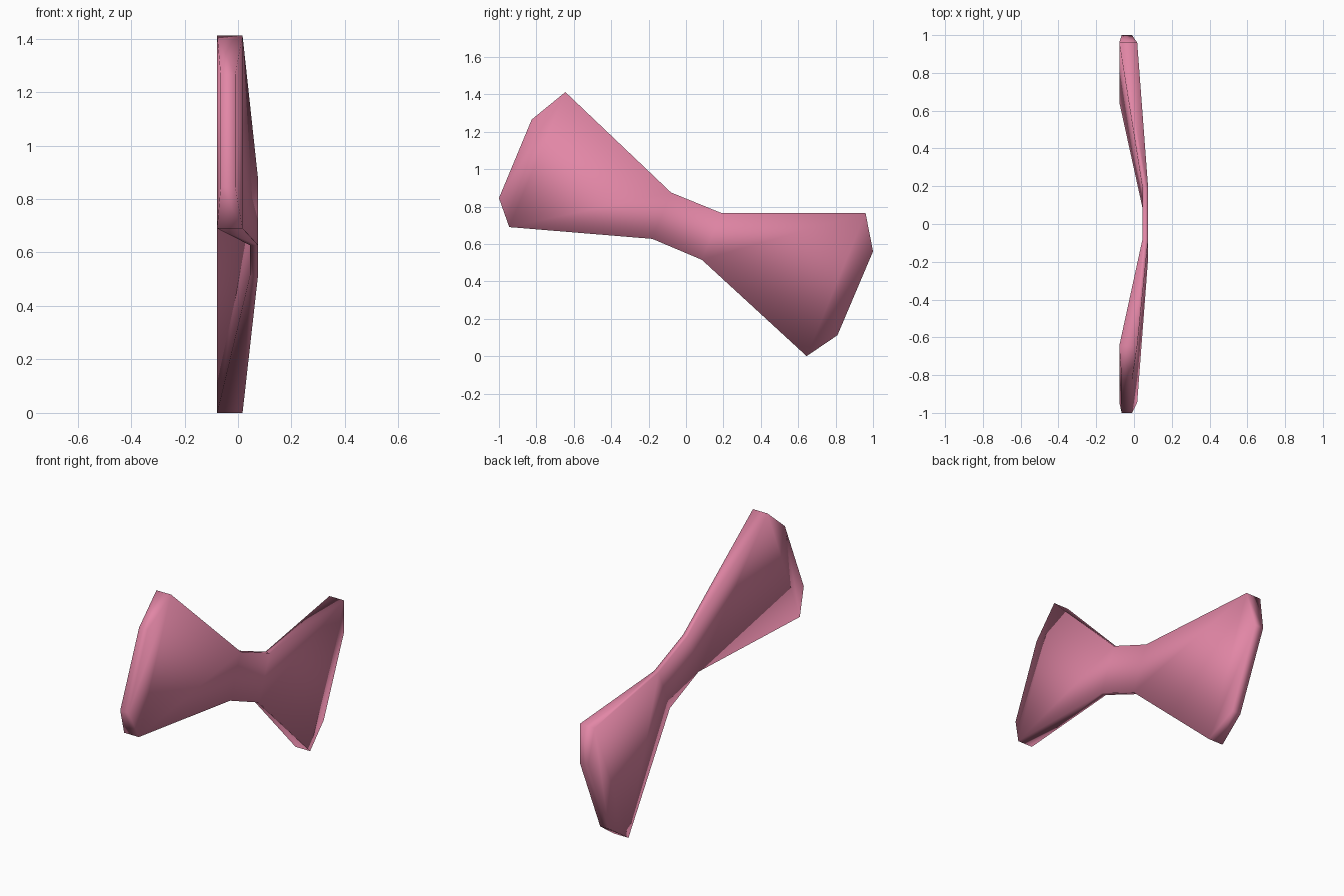
import bpy, bmesh

if "Cube" in bpy.data.objects:
    bpy.data.objects.remove(bpy.data.objects["Cube"])

# Outline in (y, z), grouped by kind: knot waist, wing corner, bulged tip
KNOT, CORNER, TIP = (0.045, 0.075), (-0.078, 0.017), (-0.065, -0.01)
OUTLINE = [
    (-0.08, 0.875, KNOT), (-0.645, 1.412, CORNER), (-0.825, 1.265, TIP),
    (-1.0, 0.845, TIP), (-0.945, 0.69, CORNER), (-0.18, 0.627, KNOT),
    (0.085, 0.515, KNOT), (0.645, 0.0, CORNER), (0.81, 0.112, TIP),
    (1.0, 0.56, TIP), (0.96, 0.765, CORNER), (0.19, 0.765, KNOT),
]
# Panels across the bow: tip, wing, knot, wing, tip
PANELS = [(1, 2, 3, 4), (0, 1, 4, 5), (11, 0, 5, 6), (10, 11, 6, 7), (9, 10, 7, 8)]

pink = bpy.data.materials.new("pink")
pink.diffuse_color = (0.76, 0.24, 0.38, 1)
pink.use_nodes = True
pink.node_tree.nodes["Principled BSDF"].inputs["Base Color"].default_value = pink.diffuse_color

bm = bmesh.new()
back = [bm.verts.new((x[0], y, z)) for y, z, x in OUTLINE]
front = [bm.verts.new((x[1], y, z)) for y, z, x in OUTLINE]

# Broad faces on both sides
for p in PANELS:
    bm.faces.new([front[i] for i in p])
    bm.faces.new([back[i] for i in reversed(p)])

# Rim joining the two sides
n = len(OUTLINE)
for i in range(n):
    j = (i + 1) % n
    bm.faces.new((front[j], front[i], back[i], back[j]))

bmesh.ops.recalc_face_normals(bm, faces=bm.faces[:])
for f in bm.faces:
    f.smooth = True

mesh = bpy.data.meshes.new("bow")
bm.to_mesh(mesh)
bm.free()
mesh.materials.append(pink)
bow = bpy.data.objects.new("bow", mesh)
bpy.context.collection.objects.link(bow)
